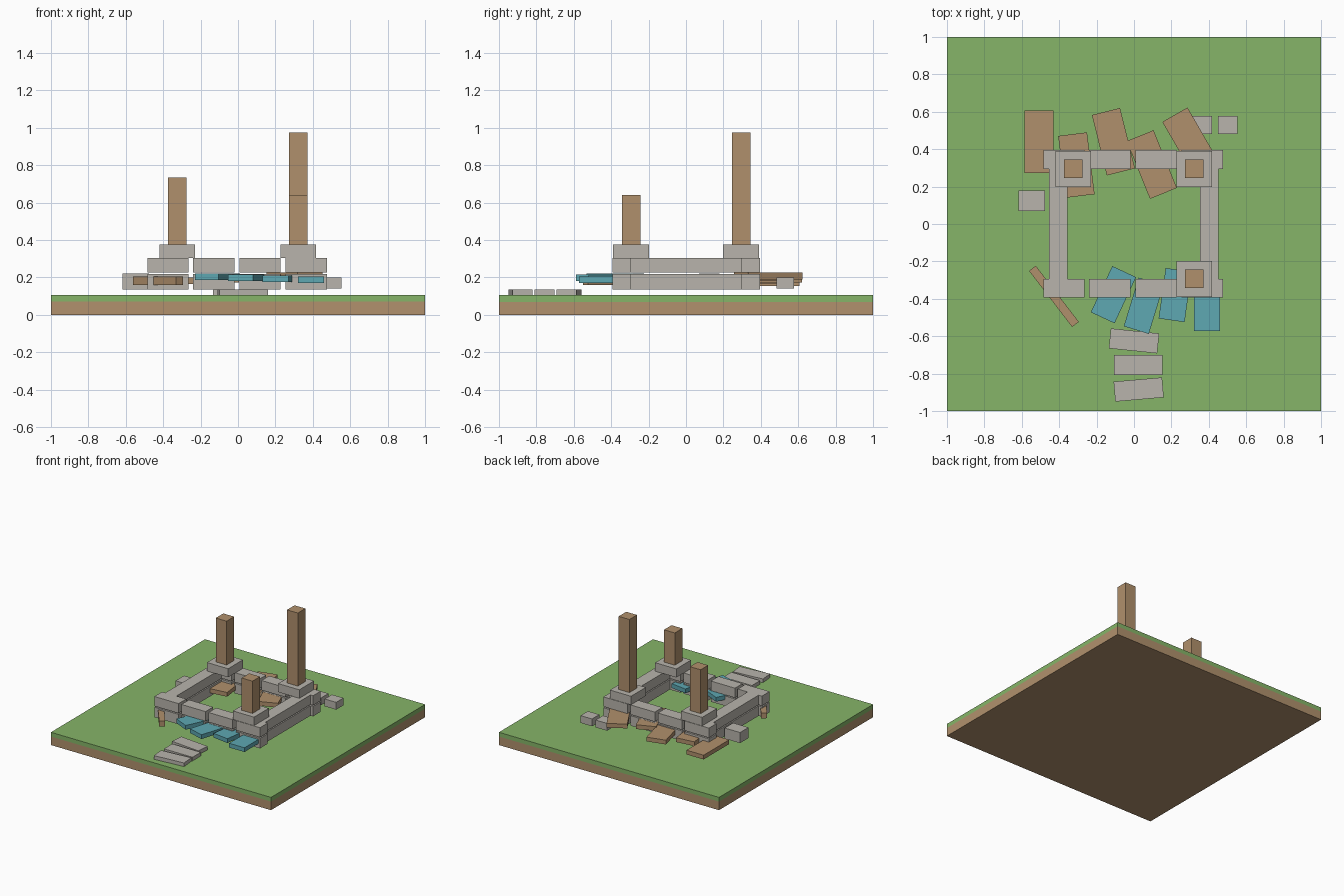
import bpy
from math import radians


def material(name, rgb):
    m = bpy.data.materials.new(name)
    lin = [((c / 255 + 0.055) / 1.055) ** 2.4 for c in rgb]
    m.diffuse_color = (*lin, 1)
    return m


GRASS = material("grass green", (134, 181, 104))
SOIL = material("soil brown", (177, 145, 109))
WOOD = material("timber brown", (176, 144, 108))
STONE = material("stone grey", (184, 180, 172))
TEAL = material("teal roof paint", (94, 168, 178))


def block(name, x, y, z0, z1, sx, sy, mat, rot=0):
    """Box centred on x, y, standing from z0 to z1, turned about z."""
    bpy.ops.mesh.primitive_cube_add(size=1, location=(x, y, (z0 + z1) / 2),
                                    rotation=(0, 0, radians(rot)))
    o = bpy.context.object
    o.name = name
    o.scale = (sx, sy, z1 - z0)
    o.data.materials.append(mat)
    return o


# Ground slab
block("soil", 0, 0, 0, 0.07, 2, 2, SOIL)
block("grass", 0, 0, 0.07, 0.105, 2, 2, GRASS)

# Ruined walls: two courses of stones
for z0, z1 in ((0.135, 0.217), (0.226, 0.305)):
    for x in (-0.375, -0.13, 0.117, 0.365):
        block("front_wall_stone", x, -0.343, z0, z1, 0.22, 0.1, STONE)
        block("back_wall_stone", x, 0.345, z0, z1, 0.22, 0.1, STONE)
    for x in (-0.405, 0.402):
        block("side_wall_stone", x, 0, z0, z1, 0.1, 0.588, STONE)

# Corner caps with broken posts
for x, y, top in ((-0.325, 0.295, 0.735), (0.322, 0.295, 0.975), (0.322, -0.293, 0.64)):
    block("post_cap", x, y, 0.305, 0.375, 0.192, 0.192, STONE)
    block("post", x, y, 0.375, top, 0.098, 0.098, WOOD)

# Path slabs
for x, y, rot in ((0, -0.625, -6), (0.023, -0.755, 0), (0.025, -0.885, 5)):
    block("path_slab", x, y, 0.105, 0.135, 0.26, 0.107, STONE, rot)

# Loose stones
block("fallen_stone", -0.547, 0.125, 0.135, 0.222, 0.14, 0.11, STONE)
for x in (0.365, 0.502):
    block("fallen_stone", x, 0.53, 0.14, 0.2, 0.105, 0.095, STONE)

# Fallen timber boards at the back
for x, y, z, rot in ((-0.507, 0.44, 0.155, 0), (-0.308, 0.315, 0.165, 7),
                     (-0.11, 0.44, 0.173, 14), (0.095, 0.318, 0.181, 22),
                     (0.302, 0.44, 0.19, 30)):
    block("fallen_board", x, y, z, z + 0.035, 0.155, 0.333, WOOD, rot)

# Fallen teal roof boards at the front
for x, y, z, rot in ((-0.11, -0.378, 0.186, -25), (0.052, -0.437, 0.18, -17),
                     (0.22, -0.38, 0.175, -8), (0.39, -0.437, 0.17, 0)):
    block("teal_board", x, y, z, z + 0.035, 0.14, 0.272, TEAL, rot)

# Fallen beam at the front left corner
block("fallen_beam", -0.428, -0.387, 0.16, 0.205, 0.378, 0.045, WOOD, -52.5)
